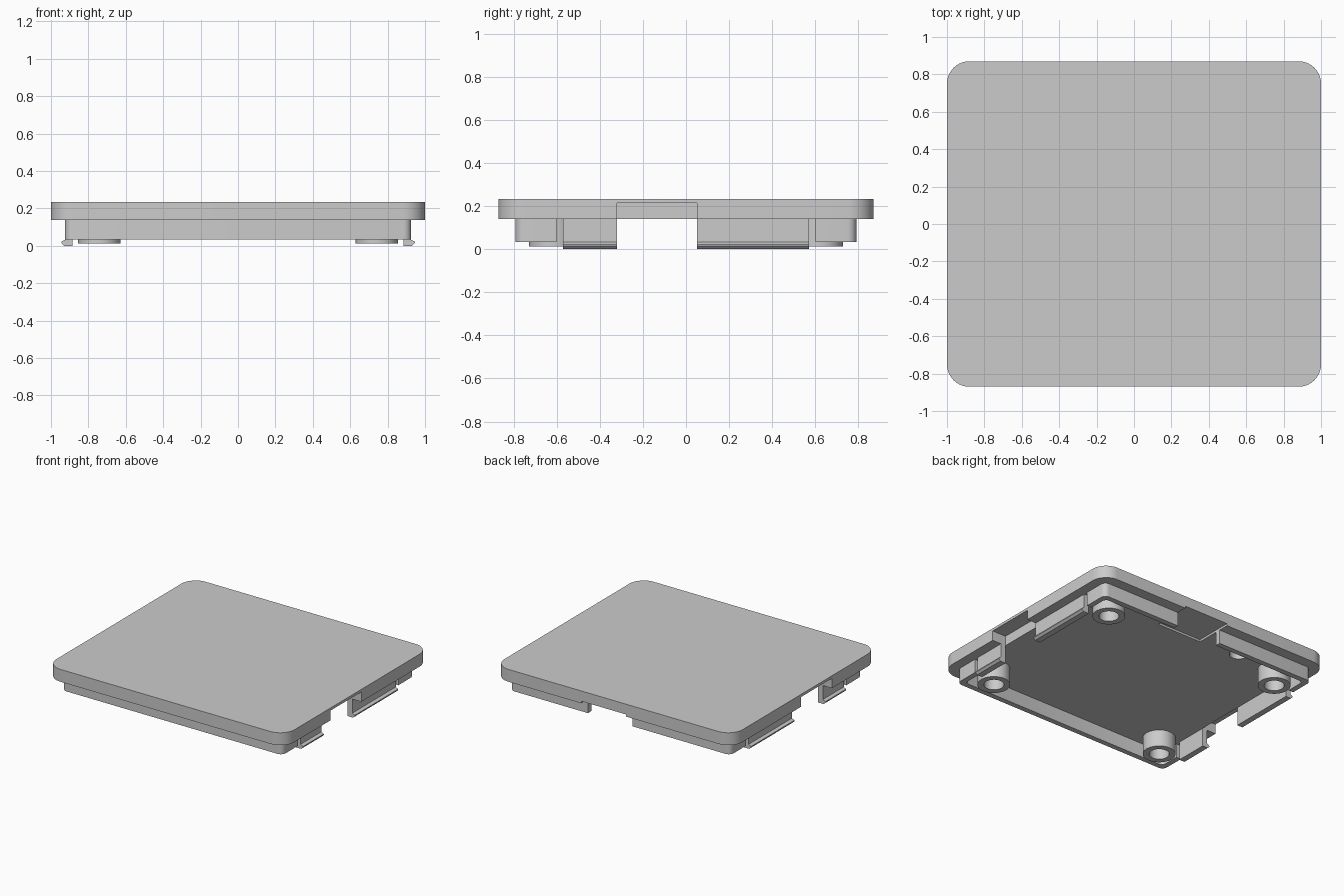
import bpy, bmesh, math

if "Cube" in bpy.data.objects:
    bpy.data.objects.remove(bpy.data.objects["Cube"])

grey = bpy.data.materials.new("plain grey")
grey.diffuse_color = (0.6, 0.6, 0.6, 1)
grey.use_nodes = True
grey.node_tree.nodes["Principled BSDF"].inputs["Base Color"].default_value = grey.diffuse_color

Z_RIM, Z_LEDGE, Z_TOP = 0.034, 0.139, 0.233
Z_SIDE_NOTCH, Z_BACK_NOTCH = 0.213, 0.155
GAP_Y = (-0.32, 0.05)      # opening in both side walls
GAP_X = (-0.105, 0.27)     # opening in the back wall


def prism(name, points, start, end, axis="Z"):
    """Extrude a closed (x, y) outline along z, or an (x, z) outline along y."""
    bm = bmesh.new()
    if axis == "Z":
        rings = [[bm.verts.new((a, b, h)) for a, b in points] for h in (start, end)]
    else:
        rings = [[bm.verts.new((a, h, b)) for a, b in points] for h in (start, end)]
    n = len(points)
    bm.faces.new(rings[0])
    bm.faces.new(rings[1])
    for i in range(n):
        j = (i + 1) % n
        bm.faces.new((rings[0][i], rings[0][j], rings[1][j], rings[1][i]))
    bmesh.ops.recalc_face_normals(bm, faces=bm.faces)
    mesh = bpy.data.meshes.new(name)
    bm.to_mesh(mesh)
    bm.free()
    mesh.materials.append(grey)
    obj = bpy.data.objects.new(name, mesh)
    bpy.context.collection.objects.link(obj)
    return obj


def rect(x0, x1, y0, y1):
    return [(x0, y0), (x1, y0), (x1, y1), (x0, y1)]


def rounded(hx, hy, r, steps=10):
    pts = []
    for k, (sx, sy) in enumerate(((1, 1), (-1, 1), (-1, -1), (1, -1))):
        for i in range(steps + 1):
            a = math.pi / 2 * (k + i / steps)
            pts.append((sx * (hx - r) + r * math.cos(a), sy * (hy - r) + r * math.sin(a)))
    return pts


def circle(cx, cy, r, n=40):
    return [(cx + r * math.cos(2 * math.pi * i / n), cy + r * math.sin(2 * math.pi * i / n))
            for i in range(n)]


def cut(obj, cutter):
    mod = obj.modifiers.new("cut", "BOOLEAN")
    mod.operation = "DIFFERENCE"
    mod.solver = "EXACT"
    mod.object = cutter
    bpy.context.view_layer.objects.active = obj
    bpy.ops.object.modifier_apply(modifier=mod.name)
    bpy.data.objects.remove(cutter)


def smooth(obj):
    bpy.ops.object.select_all(action="DESELECT")
    obj.select_set(True)
    bpy.context.view_layer.objects.active = obj
    bpy.ops.object.shade_smooth_by_angle(angle=math.radians(30))


# Solid cover plate with edge notches at both sides and a shallow one at the back
cover = prism("cover_plate", rounded(1.0, 0.87, 0.12), Z_LEDGE, Z_TOP)
cut(cover, prism("right_notch", rect(0.885, 1.1, *GAP_Y), 0.0, Z_SIDE_NOTCH))
cut(cover, prism("left_notch", rect(-1.1, -0.885, *GAP_Y), 0.0, Z_SIDE_NOTCH))
cut(cover, prism("back_notch", rect(*GAP_X, 0.58, 1.0), 0.0, Z_BACK_NOTCH))
# Small blind hole in the underside
cut(cover, prism("blind_hole", circle(-0.42, 0.62, 0.065), 0.0, 0.19))
smooth(cover)

# Rim wall, opened along the sides for the clips and at the back
rim = prism("rim_wall", rounded(0.925, 0.79, 0.04, 5), Z_RIM, Z_LEDGE)
cut(rim, prism("rim_inside", rounded(0.885, 0.75, 0.03, 4), 0.0, 0.3))
cut(rim, prism("side_opening", rect(-1.1, 1.1, -0.6, 0.6), 0.0, 0.3))
cut(rim, prism("back_opening", rect(*GAP_X, 0.6, 1.0), 0.0, 0.3))
smooth(rim)

# Snap clips with a hooked lower edge
clip = [(0.885, 0.0), (0.93, 0.0), (0.945, 0.014), (0.945, 0.022),
        (0.925, 0.033), (0.925, Z_LEDGE), (0.885, Z_LEDGE)]
for side, s in (("right", 1), ("left", -1)):
    outline = [(s * x, z) for x, z in clip]
    prism(side + "_front_clip", outline, -0.57, GAP_Y[0], "Y")
    prism(side + "_back_clip", outline, GAP_Y[1], 0.57, "Y")

# Hollow corner bosses
for sx in (-1, 1):
    for sy in (-1, 1):
        c = (sx * 0.742, sy * 0.615)
        boss = prism("corner_boss", circle(*c, 0.113), 0.012, Z_LEDGE)
        cut(boss, prism("boss_hole", circle(*c, 0.069), 0.0, 0.3))
        smooth(boss)
